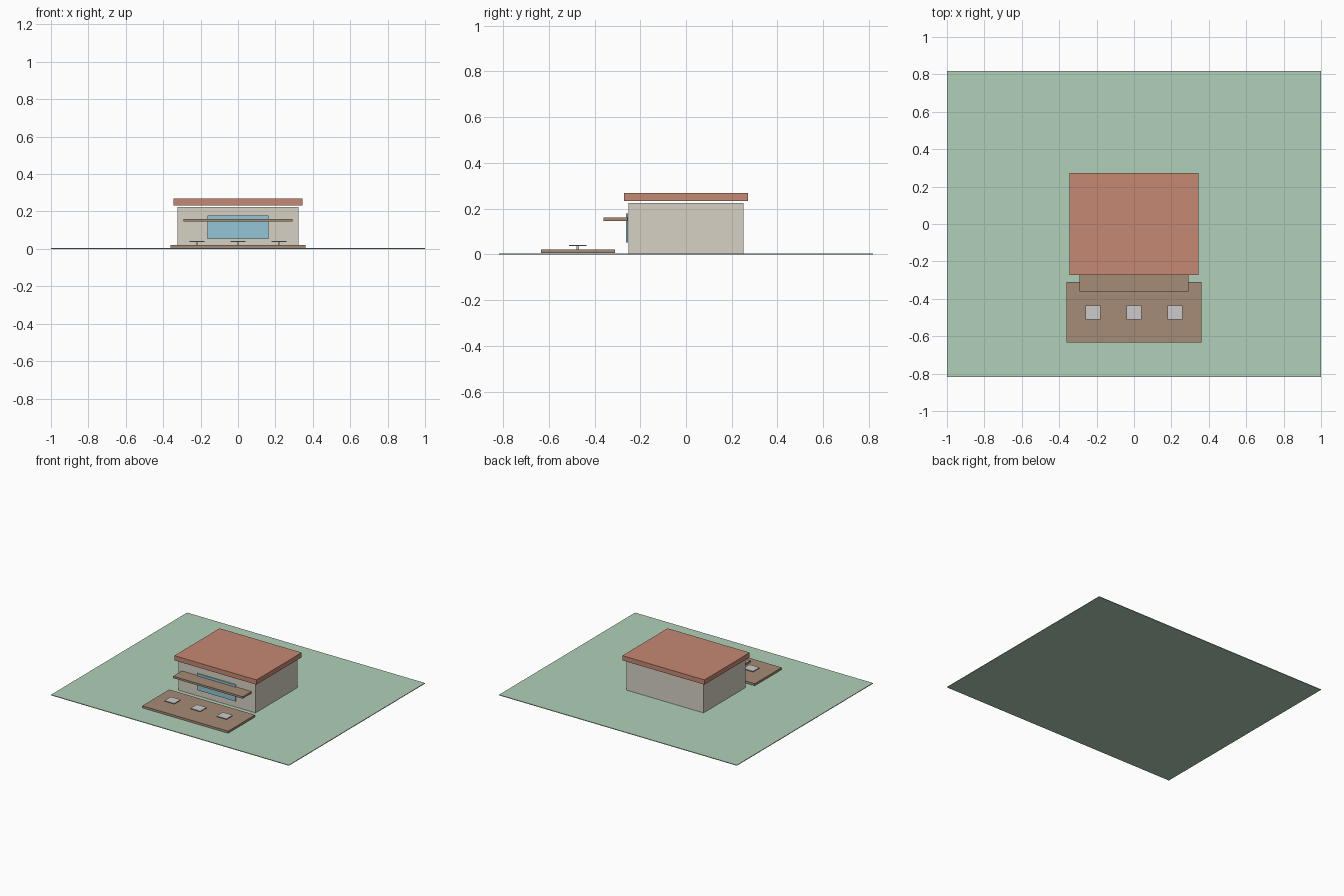
import bpy
import bmesh
from mathutils import Vector

if "Cube" in bpy.data.objects:
    bpy.data.objects.remove(bpy.data.objects["Cube"])


def material(name, color):
    m = bpy.data.materials.new(name)
    m.diffuse_color = (*color, 1)
    m.use_nodes = True
    m.node_tree.nodes["Principled BSDF"].inputs["Base Color"].default_value = m.diffuse_color
    return m


GRASS = material("grass", (0.44, 0.63, 0.48))
CREAM = material("cream_wall", (0.68, 0.64, 0.55))
TERRACOTTA = material("terracotta", (0.56, 0.25, 0.17))
WOOD = material("wood", (0.38, 0.26, 0.18))
GLASS = material("glass", (0.30, 0.56, 0.66))


def box(name, x, y, z, mat=None):
    """Axis-aligned box from (min, max) ranges."""
    bm = bmesh.new()
    bmesh.ops.create_cube(bm, size=1)
    for v in bm.verts:
        v.co = Vector([(r[0] + r[1]) / 2 + c * (r[1] - r[0])
                       for c, r in zip(v.co, (x, y, z))])
    mesh = bpy.data.meshes.new(name)
    bm.to_mesh(mesh)
    bm.free()
    obj = bpy.data.objects.new(name, mesh)
    bpy.context.collection.objects.link(obj)
    if mat:
        mesh.materials.append(mat)
    return obj


# Lawn plot
box("lawn", (-1, 1), (-0.817, 0.817), (0, 0.005), GRASS)

# Building with a floating flat roof
box("walls", (-0.324, 0.324), (-0.252, 0.252), (0.005, 0.225), CREAM)
box("roof", (-0.345, 0.345), (-0.272, 0.272), (0.233, 0.269), TERRACOTTA)

# Shop front
box("window", (-0.163, 0.163), (-0.262, -0.254), (0.053, 0.178), GLASS)
box("awning", (-0.292, 0.292), (-0.361, -0.256), (0.146, 0.161), WOOD)

# Terrace and its tables
box("terrace", (-0.361, 0.361), (-0.634, -0.31), (0.006, 0.022), WOOD)
for i, cx in enumerate((-0.219, 0, 0.219), 1):
    cy = -0.473
    box(f"table_leg_{i}", (cx - 0.006, cx + 0.006), (cy - 0.006, cy + 0.006), (0.022, 0.036))
    box(f"table_top_{i}", (cx - 0.041, cx + 0.041), (cy - 0.038, cy + 0.038), (0.036, 0.042))
